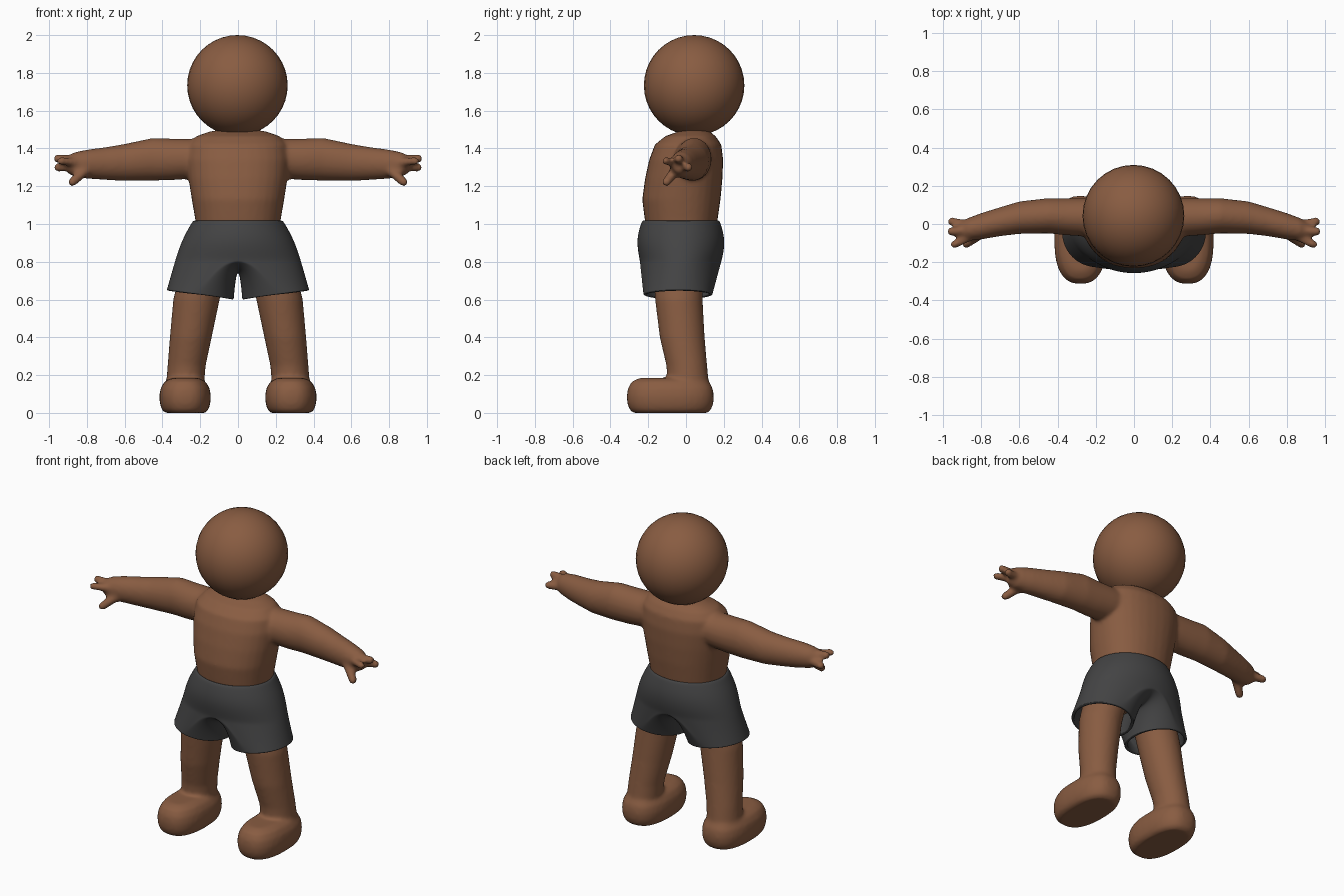
import bpy, bmesh, math
from mathutils import Vector

if "Cube" in bpy.data.objects:
    bpy.data.objects.remove(bpy.data.objects["Cube"])

def material(name, rgb):
    m = bpy.data.materials.new(name)
    m.diffuse_color = (*rgb, 1)
    m.use_nodes = True
    m.node_tree.nodes["Principled BSDF"].inputs["Base Color"].default_value = m.diffuse_color
    return m

skin = material("brown skin", (0.25, 0.108, 0.054))
cloth = material("dark grey cloth", (0.057, 0.057, 0.058))

def make(name, bm, mat):
    me = bpy.data.meshes.new(name)
    bm.to_mesh(me)
    bm.free()
    me.materials.append(mat)
    me.shade_smooth()
    ob = bpy.data.objects.new(name, me)
    bpy.context.collection.objects.link(ob)
    return ob

def ring(center, u, v, power=2.0, n=32):
    """Superellipse ring spanned by the half-axis vectors u and v."""
    pts = []
    for i in range(n):
        a = 2 * math.pi * i / n
        c, s = math.cos(a), math.sin(a)
        e = 2 / power
        pts.append(Vector(center) + Vector(u) * math.copysign(abs(c) ** e, c)
                   + Vector(v) * math.copysign(abs(s) ** e, s))
    return pts

def loft(bm, rings):
    """Closed skin over a list of rings."""
    rows = [[bm.verts.new(p) for p in r] for r in rings]
    n = len(rows[0])
    faces = [bm.faces.new((a[i], b[i], b[(i + 1) % n], a[(i + 1) % n]))
             for a, b in zip(rows, rows[1:]) for i in range(n)]
    faces += [bm.faces.new(rows[0]), bm.faces.new(rows[-1])]
    bmesh.ops.recalc_face_normals(bm, faces=faces)

def finger(bm, a, b, r):
    """Round-ended tapered digit from a to b."""
    a, b = Vector(a), Vector(b)
    d = b - a
    q = d.to_track_quat('Z', 'Y')
    u, v = q @ Vector((1, 0, 0)), q @ Vector((0, 1, 0))
    prof = [(0, 1.2), (0.4, 1.05), (0.8, 1), (0.92, 0.85), (0.98, 0.5), (1, 0.2)]
    loft(bm, [ring(a + d * t, u * r * k, v * r * k, n=12) for t, k in prof])

# Body: torso, arms, hands, legs and feet fused into one smooth skin
bm = bmesh.new()
torso = [(0.80, .20, -.18, .12), (0.92, .215, -.20, .15), (1.02, .226, -.218, .167),
         (1.13, .245, -.232, .183), (1.24, .262, -.217, .193), (1.34, .272, -.195, .197),
         (1.42, .262, -.165, .187), (1.465, .22, -.11, .157), (1.49, .15, -.04, .125),
         (1.50, .08, .0, .09)]
loft(bm, [ring((0, (y0 + y1) / 2, z), (rx, 0, 0), (0, (y1 - y0) / 2, 0), 2.2)
          for z, rx, y0, y1 in torso])

arm = [(.10, .03, 1.36, .10, .11), (.25, .035, 1.345, .10, .106), (.35, .038, 1.342, .097, .110),
       (.45, .043, 1.343, .092, .113), (.60, .033, 1.326, .085, .098), (.70, .012, 1.32, .076, .087),
       (.80, -.012, 1.317, .069, .077), (.87, -.027, 1.315, .058, .064), (.91, -.032, 1.315, .036, .04)]
leg = [(.85, .13, -.03, .12, .14), (.70, .195, -.04, .123, .128), (.60, .22, -.038, .123, .126),
       (.40, .25, -.02, .111, .119), (.25, .272, .004, .101, .108), (.15, .28, .012, .10, .11),
       (.05, .28, .012, .09, .10)]
foot = [(.0, .105, .195), (.015, .123, .215), (.05, .134, .228), (.09, .137, .231),
        (.13, .130, .225), (.165, .110, .205), (.185, .075, .165)]
digits = [((.85, -.06, 1.325), (.958, -.118, 1.335), .022),
          ((.86, -.035, 1.335), (.978, -.04, 1.348), .024),
          ((.86, -.01, 1.305), (.975, .018, 1.298), .024),
          ((.80, -.05, 1.29), (.893, -.115, 1.208), .025)]
for s in (1, -1):
    loft(bm, [ring((s * x, y, z), (0, ry, 0), (0, 0, rz)) for x, y, z, ry, rz in arm])
    loft(bm, [ring((s * x, y, z), (rx, 0, 0), (0, ry, 0)) for z, x, y, rx, ry in leg])
    loft(bm, [ring((s * .28, -.083, z), (rx, 0, 0), (0, ry, 0), 2.5) for z, rx, ry in foot])
    for a, b, r in digits:
        finger(bm, (s * a[0], *a[1:]), (s * b[0], *b[1:]), r)
body = make("body", bm, skin)
rm = body.modifiers.new("fuse", 'REMESH')
rm.mode = 'VOXEL'
rm.voxel_size = 0.011
rm.use_smooth_shade = True
sm = body.modifiers.new("soften", 'SMOOTH')
sm.factor = 0.5
sm.iterations = 8

# Head
bm = bmesh.new()
bmesh.ops.create_uvsphere(bm, u_segments=32, v_segments=20, radius=0.266)
bmesh.ops.translate(bm, verts=bm.verts, vec=(-0.003, 0.043, 1.734))
make("head", bm, skin)

# Shorts: right half as rings from the waist, then one leg tube; mirrored
bm = bmesh.new()
N = 16
waist = [(1.022, .236, -.230, .176), (1.0, .250, -.240, .185), (.95, .279, -.255, .200),
         (.90, .302, -.260, .205), (.85, .320, -.254, .200), (.81, .333, -.246, .190)]
half = [-math.pi / 2 + math.pi * i / N for i in range(N + 1)]
rows = []
for z, rx, y0, y1 in waist:
    cy, ry = (y0 + y1) / 2, (y1 - y0) / 2
    rows.append([bm.verts.new((rx * max(0, math.cos(a)) if 0 < i < N else 0,
                               cy + ry * math.sin(a), z)) for i, a in enumerate(half)])
for a, b in zip(rows, rows[1:]):
    for i in range(N):
        bm.faces.new((a[i], b[i], b[i + 1], a[i + 1]))
# crotch seam from back to front closes the leg ring
z, rx, y0, y1 = waist[-1]
seam = []
for i in range(1, N):
    c = math.cos(math.pi * i / N)
    seam.append(bm.verts.new((0, (y0 + y1) / 2 + (y1 - y0) / 2 * c, .745 + .065 * abs(c) ** 3)))
top = rows[-1] + seam
M = len(top)
start = [v.co.copy() for v in top]
prev = top
for t in (.12, .35, .6, .82, .96, 1):
    cur = []
    for i, p in enumerate(start):
        a = -math.pi / 2 + 2 * math.pi * i / M
        x, y = .2 + .178 * math.cos(a), -.043 + .183 * math.sin(a)
        hem = .60 + .05 * (x - .022) / .356
        k = t ** .5 if i == 0 or i >= N else t
        cur.append(bm.verts.new((p.x + (x - p.x) * k, p.y + (y - p.y) * t, p.z + (hem - p.z) * t)))
    for i in range(M):
        j = (i + 1) % M
        bm.faces.new((prev[i], cur[i], cur[j], prev[j]))
    prev = cur
shorts = make("shorts", bm, cloth)
mi = shorts.modifiers.new("mirror", 'MIRROR')
mi.use_clip = True
so = shorts.modifiers.new("thickness", 'SOLIDIFY')
so.thickness = 0.018
so.offset = -1
su = shorts.modifiers.new("round", 'SUBSURF')
su.levels = su.render_levels = 2
